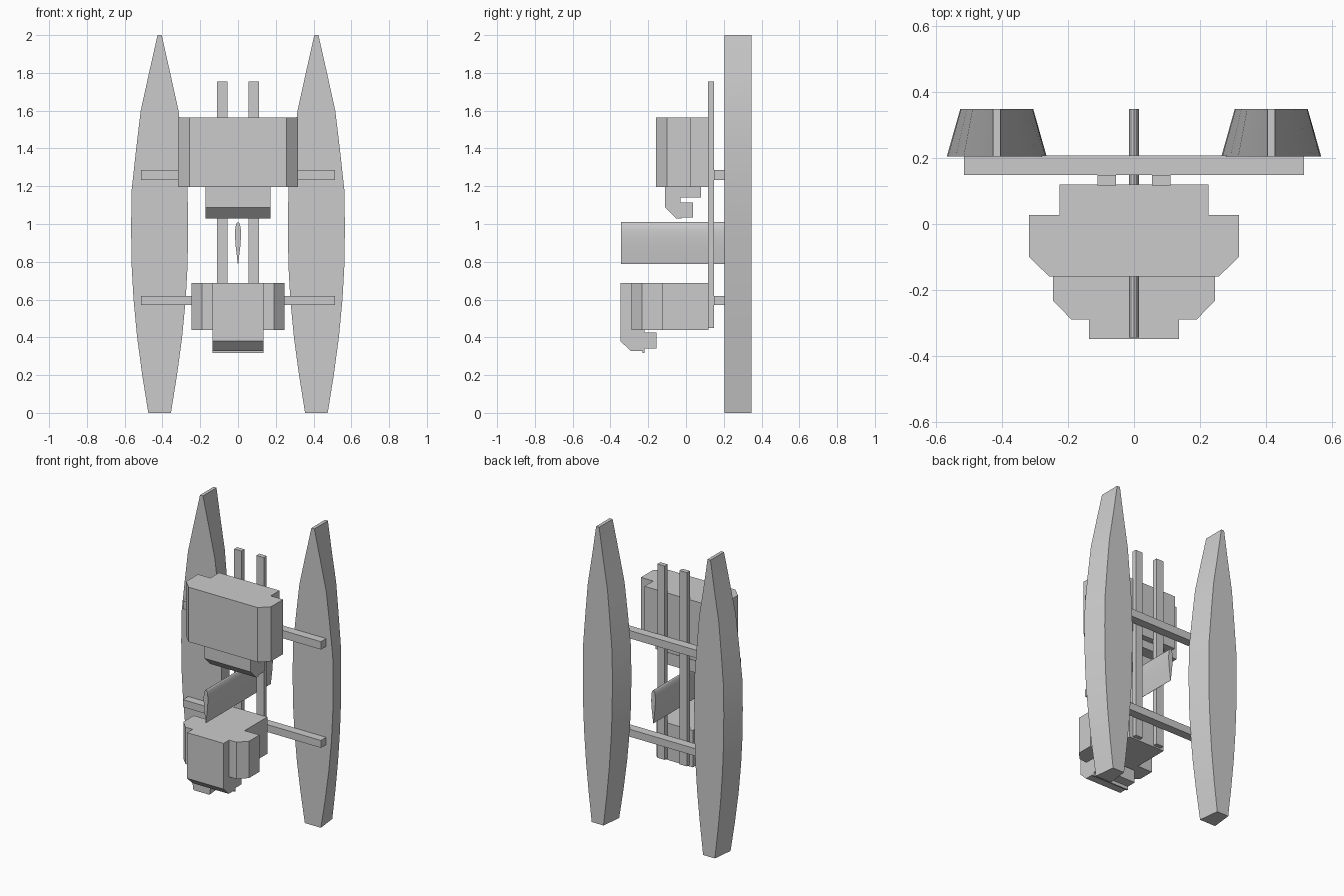
import bpy, bmesh, math

if "Cube" in bpy.data.objects:
    bpy.data.objects.remove(bpy.data.objects["Cube"])


def finish(name, bm, smooth=False):
    bmesh.ops.recalc_face_normals(bm, faces=bm.faces)
    me = bpy.data.meshes.new(name)
    bm.to_mesh(me)
    bm.free()
    ob = bpy.data.objects.new(name, me)
    bpy.context.collection.objects.link(ob)
    if smooth:
        bpy.ops.object.select_all(action='DESELECT')
        ob.select_set(True)
        bpy.context.view_layer.objects.active = ob
        bpy.ops.object.shade_smooth_by_angle(angle=math.radians(30))
    return ob


def loft(name, start, end, smooth=False):
    """Join two matching outlines into a closed solid."""
    bm = bmesh.new()
    a = [bm.verts.new(p) for p in start]
    b = [bm.verts.new(p) for p in end]
    bm.faces.new(a)
    bm.faces.new(b)
    for i in range(len(a)):
        j = (i + 1) % len(a)
        bm.faces.new((a[i], a[j], b[j], b[i]))
    return finish(name, bm, smooth)


def box(name, x0, x1, y0, y1, z0, z1):
    pts = [(x0, y0), (x1, y0), (x1, y1), (x0, y1)]
    return loft(name, [(x, y, z0) for x, y in pts], [(x, y, z1) for x, y in pts])


def body(name, half, z0, z1):
    """Symmetric plan outline raised between two heights."""
    pts = half + [(-x, y) for x, y in reversed(half)]
    return loft(name, [(x, y, z0) for x, y in pts], [(x, y, z1) for x, y in pts])


def bracket(name, profile, w):
    """Side profile (y, z) spread across the width."""
    return loft(name, [(-w, y, z) for y, z in profile], [(w, y, z) for y, z in profile])


# Two long hulls, narrower at the back
hull = [(0, .06), (.2, .092), (.4, .119), (.6, .138), (.78, .148), (.98, .151),
        (1.18, .148), (1.4, .124), (1.6, .1), (1.8, .056), (2, .011)]
for side, label in ((-1, "left"), (1, "right")):
    cx = .415 * side
    narrow = [(z, w * .73 if z < 2 else w) for z, w in hull]
    rings = []
    for y, prof in ((.204, hull), (.348, narrow)):
        rings.append([(cx + w, y, z) for z, w in prof] +
                     [(cx - w, y, z) for z, w in reversed(prof)])
    loft(label + "_hull", *rings, smooth=True)

    # Lengthwise rails
    xs = sorted((.055 * side, .11 * side))
    box(label + "_rail", *xs, .117, .148, .45, 1.755)

# Cross beams
for label, z0, z1 in (("upper", 1.232, 1.285), ("lower", .57, .62)):
    box(label + "_cross_beam", -.514, .514, .148, .207, z0, z1)

# Upper body and its hooked bracket
body("upper_body", [(.225, .12), (.225, .027), (.317, .027), (.317, -.1), (.257, -.158)],
     1.195, 1.563)
bracket("upper_bracket", [(-.11, 1.2), (-.11, 1.088), (-.05, 1.028), (-.025, 1.028),
                          (-.025, 1.035), (.037, 1.035), (.037, 1.115), (-.028, 1.115),
                          (-.028, 1.14), (.08, 1.14), (.08, 1.2)], .172)

# Lower body and its hooked bracket
body("lower_body", [(.135, .12), (.135, -.122), (.245, -.122), (.245, -.232),
                    (.19, -.288), (.136, -.288), (.136, -.347)], .44, .688)
bracket("lower_bracket", [(-.347, .445), (-.347, .38), (-.293, .328), (-.23, .328),
                          (-.23, .318), (-.22, .318), (-.22, .34), (-.155, .34),
                          (-.155, .425), (-.22, .425), (-.22, .445)], .136)

# Thin foil-shaped keel
foil = [(.787, .001), (.83, .006), (.88, .012), (.93, .0155), (.97, .015),
        (.995, .011), (1.006, .006)]
ring = [(w, z) for z, w in foil] + [(0, 1.01)] + [(-w, z) for z, w in reversed(foil)]
loft("keel", [(x, -.343, z) for x, z in ring], [(x, .348, z) for x, z in ring], smooth=True)
